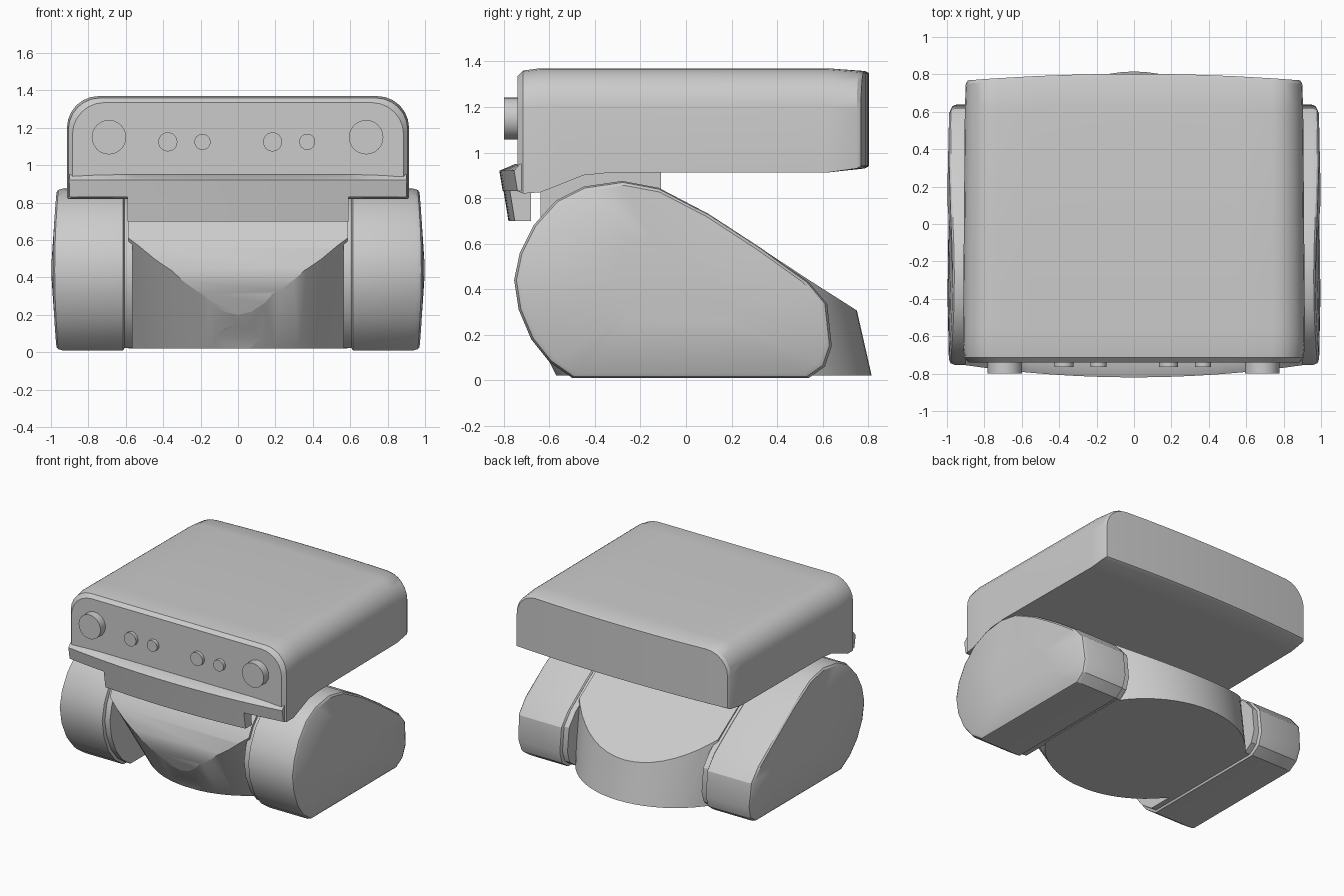
import bpy, bmesh, math

cube = bpy.data.objects.get("Cube")
if cube:
    bpy.data.objects.remove(cube, do_unlink=True)

grey = bpy.data.materials.new("light grey")
grey.use_nodes = True
grey.diffuse_color = (0.6, 0.6, 0.6, 1)
grey.node_tree.nodes["Principled BSDF"].inputs["Base Color"].default_value = (0.6, 0.6, 0.6, 1)


def finish(name, bm, angle=30):
    bmesh.ops.recalc_face_normals(bm, faces=bm.faces[:])
    mesh = bpy.data.meshes.new(name)
    bm.to_mesh(mesh)
    bm.free()
    mesh.materials.append(grey)
    obj = bpy.data.objects.new(name, mesh)
    bpy.context.collection.objects.link(obj)
    bpy.ops.object.select_all(action='DESELECT')
    obj.select_set(True)
    bpy.context.view_layer.objects.active = obj
    bpy.ops.object.shade_smooth_by_angle(angle=math.radians(angle))
    return obj


def loft(name, rings, strip_caps=False):
    """Skin equal rings of points and close both ends."""
    bm = bmesh.new()
    rows = [[bm.verts.new(p) for p in ring] for ring in rings]
    n = len(rows[0])
    for a, b in zip(rows, rows[1:]):
        for i in range(n):
            j = (i + 1) % n
            bm.faces.new((a[i], a[j], b[j], b[i]))
    for row in (rows[0], rows[-1]):
        if strip_caps:
            for i in range(n // 2 - 1):
                bm.faces.new((row[i], row[i + 1], row[n - 2 - i], row[n - 1 - i]))
        else:
            bm.faces.new(row)
    return finish(name, bm)


def box(name, lo, hi):
    corners = [(lo[0], lo[1]), (hi[0], lo[1]), (hi[0], hi[1]), (lo[0], hi[1])]
    return loft(name, [[(x, y, z) for x, y in corners] for z in (lo[2], hi[2])])


# Upper housing: rounded section lofted from front to back
RADIUS = 0.17


def housing_ring(y, inset, bottom, top):
    half = 0.915 - inset - 0.012 * (y + 0.7) / 1.5
    arc = [math.radians(15 * k) for k in range(7)]
    right = [(half - RADIUS + RADIUS * math.cos(a), top - RADIUS + RADIUS * math.sin(a)) for a in arc]
    middle = [(half - RADIUS) * k / 4 for k in (3, 2, 1, 0)]
    right += [(x, top) for x in middle]
    upper = right + [(-x, z) for x, z in reversed(right[:-1])]
    section = upper + [(x, bottom) for x, z in reversed(upper)]
    bulge = 0.035 if y > 0.7 else 0
    return [(x, y + bulge * (1 - (x / half) ** 2), z) for x, z in section]


stations = [(-0.74, 0.03, 0.83, 1.335), (-0.715, 0.008, 0.82, 1.36), (-0.64, 0, 0.825, 1.37),
            (-0.55, 0, 0.86, 1.37), (-0.45, 0, 0.9, 1.37), (-0.33, 0, 0.912, 1.37),
            (0.62, 0, 0.912, 1.37), (0.75, 0.004, 0.93, 1.358), (0.768, 0.015, 0.94, 1.35)]
loft("upper_housing", [housing_ring(*s) for s in stations], True)


# Bowed front lip and the tab hanging below it
def bowed(name, half, section):
    rings = []
    for k in range(17):
        x = half * (k / 8 - 1)
        bow = 0.065 * (1 - (x / 0.9) ** 2)
        rings.append([(x, y - bow * front, z) for y, z, front in section])
    loft(name, rings)


bowed("front_lip", 0.9, [(-0.68, 0.83, 0), (-0.68, 0.95, 0), (-0.73, 0.95, 0.3),
                         (-0.755, 0.92, 1), (-0.74, 0.83, 1)])
bowed("front_tab", 0.59, [(-0.68, 0.70, 0), (-0.68, 0.84, 0), (-0.738, 0.84, 1), (-0.715, 0.70, 1)])


# Front knobs and buttons
def button(name, x, z, radius, front):
    circle = [(x + radius * math.cos(math.tau * k / 24), z + radius * math.sin(math.tau * k / 24))
              for k in range(24)]
    loft(name, [[(px, y, pz) for px, pz in circle] for y in (front, -0.68)])


button("right_knob", -0.69, 1.15, 0.092, -0.80)
button("left_knob", 0.685, 1.15, 0.092, -0.80)
for i, (x, r) in enumerate([(-0.375, 0.051), (-0.19, 0.043), (0.185, 0.051), (0.37, 0.043)]):
    button(f"button_{i + 1}", x, 1.125, r, -0.765)

# Side pods: teardrop profile with a softened, domed outer face
pod_profile = [(-0.50, 0.01), (-0.60, 0.08), (-0.68, 0.18), (-0.735, 0.31), (-0.755, 0.44),
               (-0.73, 0.56), (-0.67, 0.68), (-0.57, 0.79), (-0.45, 0.85), (-0.28, 0.875),
               (-0.12, 0.845), (0.10, 0.73), (0.33, 0.58), (0.54, 0.43), (0.62, 0.335),
               (0.64, 0.15), (0.61, 0.06), (0.54, 0.01)]


def pod_ring(x, scale, dome=0.0):
    cy, cz = -0.06, 0.44
    return [(x - dome * ((z - cz) / 0.44) ** 2, cy + (y - cy) * scale, cz + (z - cz) * scale)
            for y, z in pod_profile]


def mirrored(name, rings):
    for side, sign in (("left", 1), ("right", -1)):
        loft(f"{side}_{name}", [[(sign * x, y, z) for x, y, z in ring] for ring in rings])


mirrored("pod", [pod_ring(0.607, 0.975), pod_ring(0.615, 1), pod_ring(0.955, 1, 0.02),
                 pod_ring(0.98, 0.985, 0.02), pod_ring(0.99, 0.955, 0.02), pod_ring(0.998, 0.4, 0.02)])
mirrored("collar", [pod_ring(0.565, 0.97), pod_ring(0.612, 0.97)])

# Central base: barrel and slope trimmed by a leaning, flaring cone
barrel_profile = [(-0.57, 0.02)] + pod_profile[1:12] + [(0.54, 0.44), (0.76, 0.30), (0.98, 0.16), (0.98, 0.02)]
base = loft("central_base", [[(x, y, z) for y, z in barrel_profile] for x in (-0.585, -0.55, 0.55, 0.585)])


def cone_ring(z):
    radius = 0.69 + 0.2075 * z
    centre = 0.13 - 0.434 * z
    return [(radius * math.cos(math.tau * k / 64), centre + radius * math.sin(math.tau * k / 64), z)
            for k in range(64)]


cutter = loft("base_cutter", [cone_ring(0.0), cone_ring(1.0)])
cutter.hide_render = True
trim = base.modifiers.new("trim", 'BOOLEAN')
trim.operation = 'INTERSECT'
trim.solver = 'EXACT'
trim.object = cutter
bpy.ops.object.select_all(action='DESELECT')
base.select_set(True)
bpy.context.view_layer.objects.active = base
while base.modifiers[0] != trim:
    bpy.ops.object.modifier_move_up(modifier=trim.name)
bpy.ops.object.modifier_apply(modifier=trim.name)
bpy.data.objects.remove(cutter, do_unlink=True)
bpy.ops.object.shade_smooth_by_angle(angle=math.radians(30))

# Neck joining the base to the housing
box("neck", (-0.52, -0.64, 0.65), (0.52, -0.11, 0.95))
